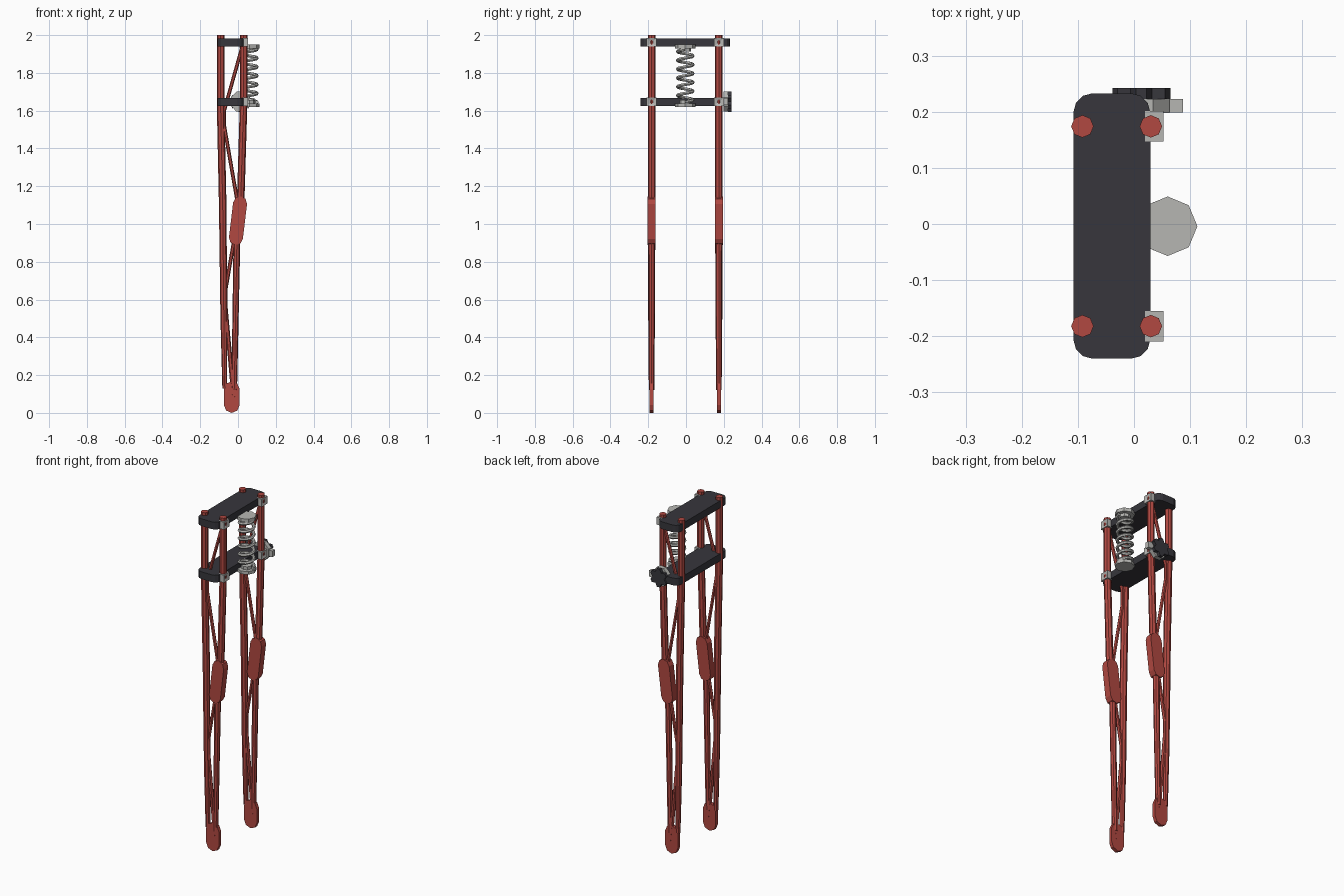
import bpy, bmesh, math
from mathutils import Vector

if "Cube" in bpy.data.objects:
    bpy.data.objects.remove(bpy.data.objects["Cube"])

YC = -0.004          # centre line of the fork
LEGS = (YC - 0.178, YC + 0.178)


def mat(name, rgb):
    m = bpy.data.materials.new(name)
    m.diffuse_color = (*rgb, 1)
    m.use_nodes = True
    m.node_tree.nodes["Principled BSDF"].inputs["Base Color"].default_value = m.diffuse_color
    return m


RED = mat("red paint", (0.44, 0.065, 0.053))
STEEL = mat("steel grey", (0.47, 0.47, 0.45))
DARK = mat("dark charcoal", (0.038, 0.037, 0.045))


def finish(name, bm, m):
    bmesh.ops.recalc_face_normals(bm, faces=bm.faces)
    me = bpy.data.meshes.new(name)
    bm.to_mesh(me)
    bm.free()
    me.materials.append(m)
    ob = bpy.data.objects.new(name, me)
    bpy.context.collection.objects.link(ob)
    return ob


def loft(name, rings, m):
    """Skin a stack of equal-length rings and cap both ends."""
    bm = bmesh.new()
    vs = [[bm.verts.new(p) for p in r] for r in rings]
    n = len(vs[0])
    for a, b in zip(vs, vs[1:]):
        for i in range(n):
            j = (i + 1) % n
            bm.faces.new((a[i], a[j], b[j], b[i]))
    bm.faces.new(vs[0][::-1])
    bm.faces.new(vs[-1])
    return finish(name, bm, m)


def tube(name, pts, y, m, sides=8):
    """Upright tube through (x, z, radius) points."""
    rings = []
    for x, z, r in pts:
        rings.append([(x + r * math.cos(2 * math.pi * i / sides),
                       y + r * math.sin(2 * math.pi * i / sides), z) for i in range(sides)])
    return loft(name, rings, m)


def prism_y(name, outline, y0, y1, m):
    return loft(name, [[(x, y, z) for x, z in outline] for y in (y0, y1)], m)


def capsule(x0, z0, x1, z1, r, n=5):
    """Rounded-end outline between two points, in x and z."""
    ang = math.atan2(z1 - z0, x1 - x0)
    out = []
    for cx, cz, a0 in ((x1, z1, ang - math.pi / 2), (x0, z0, ang + math.pi / 2)):
        for i in range(n):
            a = a0 + math.pi * i / (n - 1)
            out.append((cx + r * math.cos(a), cz + r * math.sin(a)))
    return out


def rounded_rect(x0, x1, y0, y1, r, n=4):
    out = []
    for cx, cy, a0 in ((x1 - r, y1 - r, 0), (x0 + r, y1 - r, 90),
                       (x0 + r, y0 + r, 180), (x1 - r, y0 + r, 270)):
        for i in range(n):
            a = math.radians(a0 + 90 * i / (n - 1))
            out.append((cx + r * math.cos(a), cy + r * math.sin(a)))
    return out


def clamp(name, x0, x1, y, z0, z1):
    """Clamp block whose outer face is dished to its middle."""
    bm = bmesh.new()
    h = 0.027
    a = [bm.verts.new((x, y + s * h, z)) for x in (x0, x1)
         for s, z in ((-1, z0), (1, z0), (1, z1), (-1, z1))]
    c = bm.verts.new((x1 - 0.008, y, (z0 + z1) / 2))
    bm.faces.new(a[:4])
    for i in range(4):
        j = (i + 1) % 4
        bm.faces.new((a[i], a[j], a[4 + j], a[4 + i]))
        bm.faces.new((a[4 + i], a[4 + j], c))
    finish(name, bm, STEEL)


# Yoke plates and their clamps
for label, z0, z1 in (("upper", 1.94, 1.983), ("lower", 1.625, 1.668)):
    outline = rounded_rect(-0.108, 0.029, -0.24, 0.233, 0.034)
    loft(label + "_yoke", [[(x, y, z) for x, y in outline] for z in (z0, z1)], DARK)
    for i, y in enumerate(LEGS):
        clamp(f"{label}_clamp_{i}", 0.02, 0.053, y, z0 - 0.001, z1 + 0.001)

# Fork legs
for i, y in enumerate(LEGS):
    tube(f"rear_tube_{i}", [(-0.07, 0.13, 0.013), (-0.075, 0.5, 0.018), (-0.081, 1.1, 0.02),
                            (-0.092, 1.62, 0.02), (-0.092, 2.0, 0.02)], y, RED)
    tube(f"front_tube_{i}", [(-0.02, 0.12, 0.015), (-0.006, 0.9, 0.018), (0.015, 1.15, 0.02),
                             (0.03, 1.65, 0.02), (0.03, 2.0, 0.02)], y, RED)
    # zigzag bracing
    tube(f"upper_brace_{i}", [(0.0, 1.1, 0.01), (-0.073, 1.52, 0.01),
                              (-0.073, 1.6, 0.01), (0.02, 1.93, 0.01)], y, RED, 6)
    tube(f"lower_brace_{i}", [(-0.022, 0.07, 0.012), (-0.066, 0.56, 0.011),
                              (-0.066, 0.65, 0.01), (-0.015, 0.95, 0.01)], y, RED, 6)
    # gusset and axle plates
    prism_y(f"knee_plate_{i}", capsule(-0.011, 0.925, 0.011, 1.11, 0.037), y - 0.021, y + 0.021, RED)
    prism_y(f"axle_plate_{i}", capsule(-0.033, 0.042, -0.033, 0.125, 0.042), y - 0.01, y + 0.01, RED)

# Spring with its end cups
SX = 0.06
for name, z0, z1, r in (("upper_spring_cup", 1.93, 1.95, 0.053),
                        ("lower_spring_cup", 1.62, 1.638, 0.053),
                        ("lower_spring_seat", 1.638, 1.656, 0.03),
                        ("upper_spring_seat", 1.912, 1.93, 0.03)):
    tube(name, [(SX, z0, r), (SX, z1, r)], YC, STEEL)
TURNS, STEPS = 6, 12
bm = bmesh.new()
rings = []
for k in range(TURNS * STEPS + 1):
    a = 2 * math.pi * k / STEPS
    z = 1.645 + 0.28 * k / (TURNS * STEPS)
    out = Vector((math.cos(a), math.sin(a), 0))
    centre = Vector((SX, YC, z)) + out * 0.04
    rings.append([centre + out * 0.0095 * math.cos(b) + Vector((0, 0, 0.0095 * math.sin(b)))
                  for b in (2 * math.pi * i / 6 for i in range(6))])
bm.free()
loft("coil_spring", rings, STEEL)

# Side damper: steel disc, tab and dark lobed knob
KX, KZ = 0.013, 1.648
disc = [(KX + 0.054 * math.cos(math.pi * (i + 0.5) / 4),
         KZ + 0.058 * math.sin(math.pi * (i + 0.5) / 4)) for i in range(8)]
prism_y("damper_disc", disc, 0.198, 0.223, STEEL)
prism_y("damper_tab", [(0.055, KZ - 0.018), (0.087, KZ - 0.018), (0.087, KZ + 0.018), (0.055, KZ + 0.018)],
        0.199, 0.223, STEEL)
knob = []
for i in range(18):
    a = 2 * math.pi * i / 18
    r = 0.038 if i % 3 == 0 else 0.055
    knob.append((KX + r * math.cos(a), KZ + r * math.sin(a)))
prism_y("damper_knob", knob, 0.223, 0.242, DARK)
